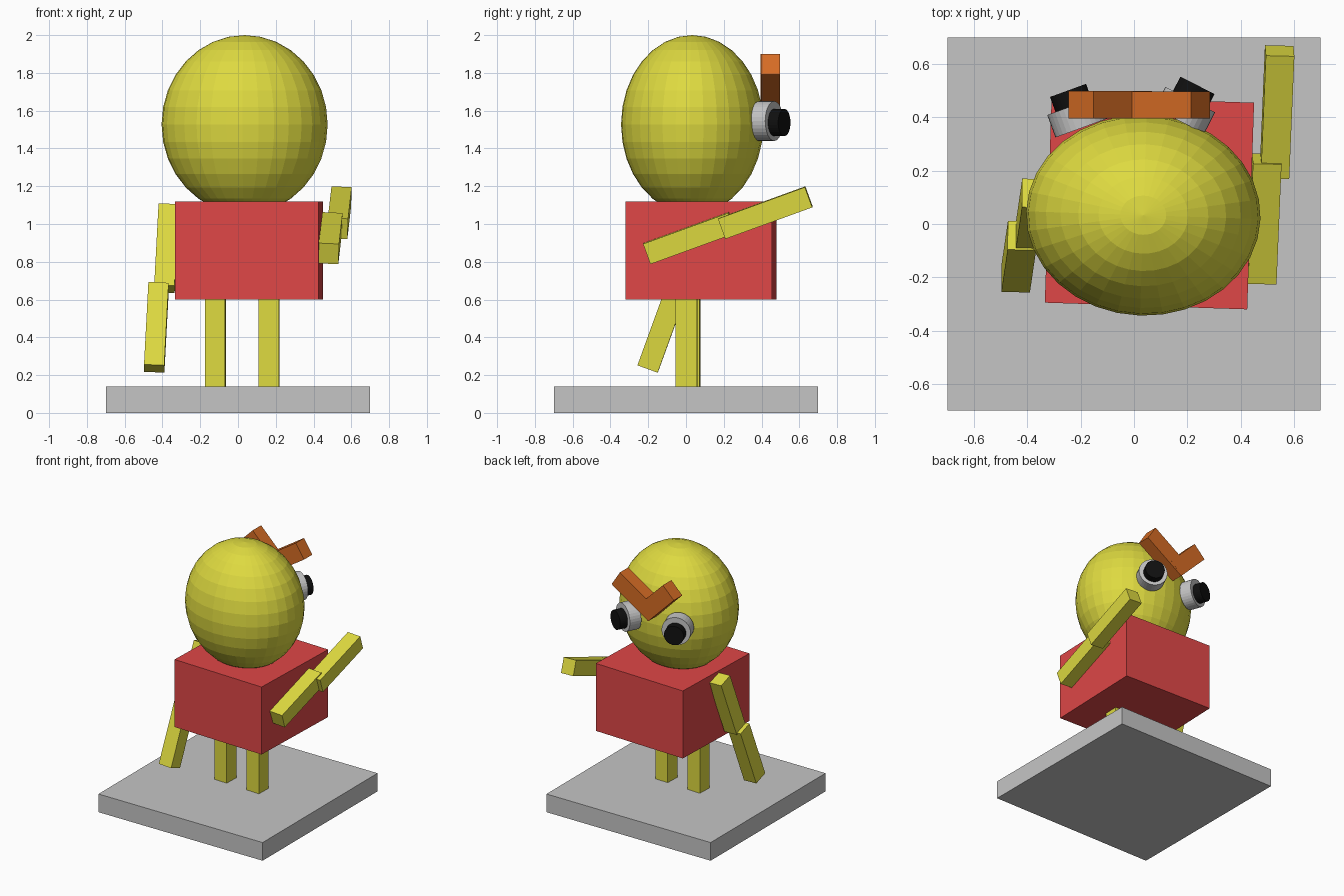
import bpy
from math import radians, sin, cos

if "Cube" in bpy.data.objects:
    bpy.data.objects.remove(bpy.data.objects["Cube"])


def material(name, rgb):
    m = bpy.data.materials.new(name)
    m.diffuse_color = (*rgb, 1)
    m.use_nodes = True
    m.node_tree.nodes["Principled BSDF"].inputs["Base Color"].default_value = m.diffuse_color
    return m


YELLOW = material("yellow", (0.73, 0.70, 0.051))
RED = material("red", (0.74, 0.063, 0.063))
GREY = material("grey", (0.56, 0.56, 0.56))
ORANGE = material("orange", (0.67, 0.15, 0.018))
BLACK = material("black", (0.005, 0.005, 0.005))


def finish(name, mat, scale=None):
    o = bpy.context.object
    o.name = name
    if scale:
        o.scale = scale
    o.data.materials.append(mat)
    return o


def box(name, mat, loc, size, rot=(0, 0, 0)):
    bpy.ops.mesh.primitive_cube_add(size=1, location=loc,
                                    rotation=[radians(a) for a in rot])
    return finish(name, mat, size)


def disc(name, mat, front, yaw, radius, depth):
    """Cylinder facing +y turned by yaw, placed by the centre of its front."""
    a = radians(yaw)
    loc = (front[0] + sin(a) * depth / 2, front[1] - cos(a) * depth / 2, front[2])
    bpy.ops.mesh.primitive_cylinder_add(vertices=32, radius=radius, depth=depth,
                                        location=loc, rotation=(radians(-90), 0, a))
    return finish(name, mat)


# Stand and torso
box("base", GREY, (0, 0, 0.07), (1.4, 1.4, 0.14))
box("torso", RED, (0.058, 0.08, 0.86), (0.76, 0.776, 0.52), (0, 0, -1.9))

# Head, faceted
bpy.ops.mesh.primitive_uv_sphere_add(segments=32, ring_count=16, radius=1,
                                     location=(0.035, 0.033, 1.527),
                                     rotation=(0, 0, radians(-1.9)))
finish("head", YELLOW, (0.44, 0.377, 0.473))

# Legs
for side, x, y in (("left", -0.12, 0.018), ("right", 0.165, 0.003)):
    box(side + "_leg", YELLOW, (x, y, 0.39), (0.107, 0.112, 0.52), (0, 0, -1.9))

# Arms: left hangs down, right is raised forwards
for name, loc, length, pitch in (
        ("left_upper_arm", (-0.378, 0.037, 0.872), 0.46, -20),
        ("left_forearm", (-0.432, -0.123, 0.453), 0.465, -20),
        ("right_upper_arm", (0.489, 0.019, 0.925), 0.48, -70),
        ("right_forearm", (0.537, 0.42, 1.06), 0.49, -70)):
    box(name, YELLOW, loc, (0.107, 0.114, length), (pitch, 2.5, -1.5))

# Eyes and pupils, turned outwards
for side, x, y, yaw in (("left", -0.227, 0.445, 20), ("right", 0.211, 0.467, -27)):
    a = radians(yaw)
    disc(side + "_eye", GREY, (x, y, 1.545), yaw, 0.105, 0.09)
    disc(side + "_pupil", BLACK, (x - 0.06 * sin(a), y + 0.06 * cos(a), 1.537),
         yaw, 0.072, 0.08)

# V-shaped eyebrows
box("left_brow", ORANGE, (-0.089, 0.447, 1.744), (0.31, 0.103, 0.131), (0, 45, 0))
box("right_brow", ORANGE, (0.095, 0.447, 1.745), (0.37, 0.102, 0.13), (0, -33, 0))
